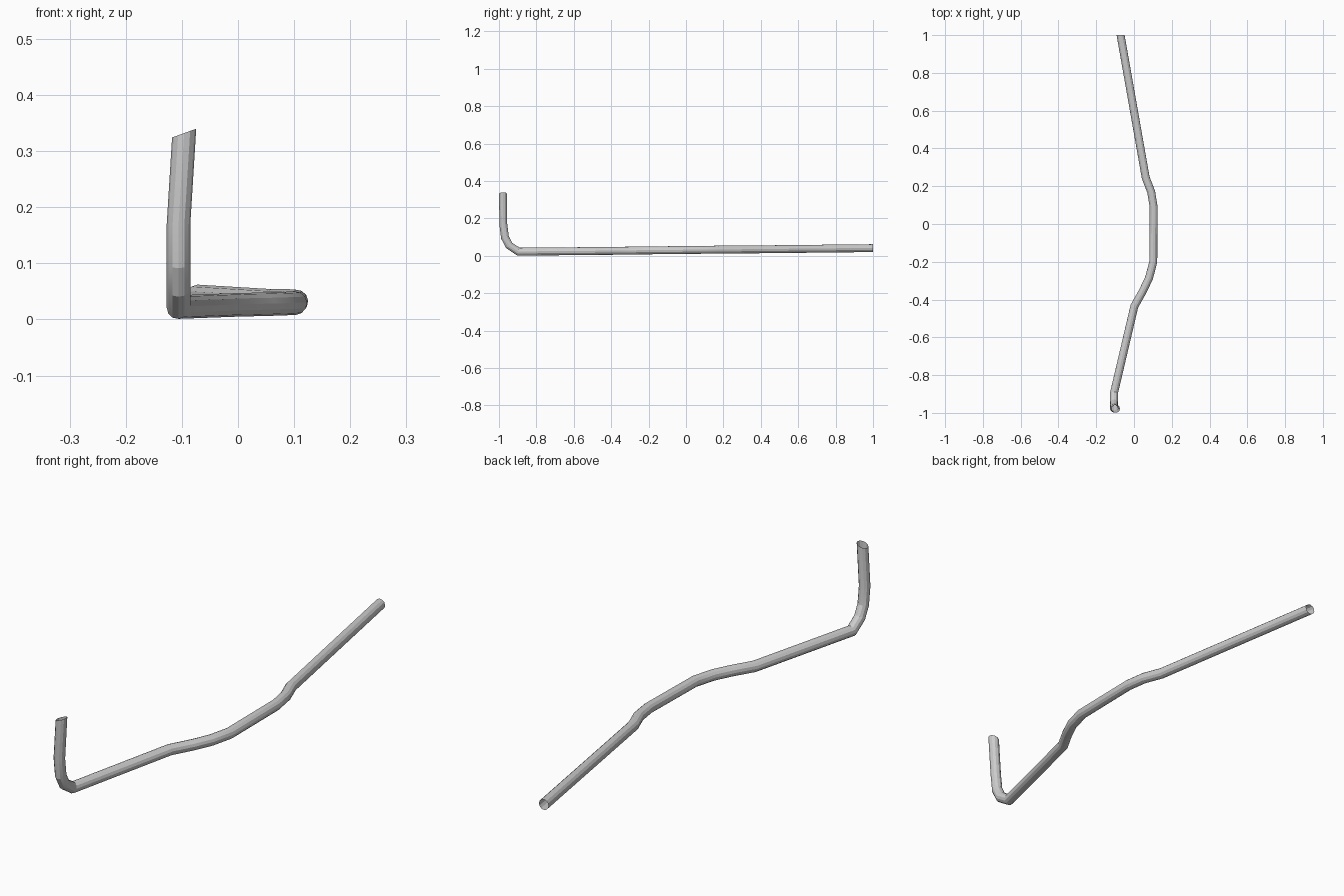
import bpy, bmesh, math
from mathutils import Vector

if "Cube" in bpy.data.objects:
    bpy.data.objects.remove(bpy.data.objects["Cube"])

RADIUS = 0.021
SIDES = 12

# Centreline from the upright end to the far end
path = [Vector(p) for p in (
    (-0.096, -0.978, 0.332), (-0.106, -0.977, 0.170), (-0.106, -0.968, 0.098),
    (-0.106, -0.945, 0.055), (-0.106, -0.895, 0.022), (0.002, -0.435, 0.026),
    (0.047, -0.355, 0.027), (0.080, -0.285, 0.028), (0.102, -0.200, 0.029),
    (0.104, 0.090, 0.032), (0.091, 0.170, 0.033), (0.062, 0.245, 0.033),
    (-0.071, 1.000, 0.041))]
dirs = [(b - a).normalized() for a, b in zip(path, path[1:])]

# Mitre plane at each joint, slanted cut on both ends
normals = [Vector((-0.34, 0, 0.94))]
normals += [(a + b).normalized() for a, b in zip(dirs, dirs[1:])]
normals += [Vector((0, 1, 0))]


def slide(points, direction, origin, normal):
    """Move points along direction onto a plane."""
    return [p + direction * ((origin - p).dot(normal) / direction.dot(normal))
            for p in points]


# Round section at the upright end, carried along from mitre to mitre
u = dirs[0].cross(Vector((0, 1, 0))).normalized()
v = dirs[0].cross(u)
ring = [path[0] + RADIUS * (math.cos(t) * u + math.sin(t) * v)
        for t in (2 * math.pi * i / SIDES for i in range(SIDES))]
rings = [slide(ring, dirs[0], path[0], normals[0])]
for d, p, n in zip(dirs, path[1:], normals[1:]):
    rings.append(slide(rings[-1], d, p, n))

# Open-ended tube skin
bm = bmesh.new()
loops = [[bm.verts.new(p) for p in r] for r in rings]
for a, b in zip(loops, loops[1:]):
    for i in range(SIDES):
        j = (i + 1) % SIDES
        bm.faces.new((a[i], a[j], b[j], b[i]))
bmesh.ops.recalc_face_normals(bm, faces=bm.faces)
mesh = bpy.data.meshes.new("bent_pipe")
bm.to_mesh(mesh)
bm.free()
pipe = bpy.data.objects.new("bent_pipe", mesh)
bpy.context.collection.objects.link(pipe)
bpy.context.view_layer.objects.active = pipe
pipe.select_set(True)
bpy.ops.object.shade_smooth_by_angle(angle=math.radians(20))
